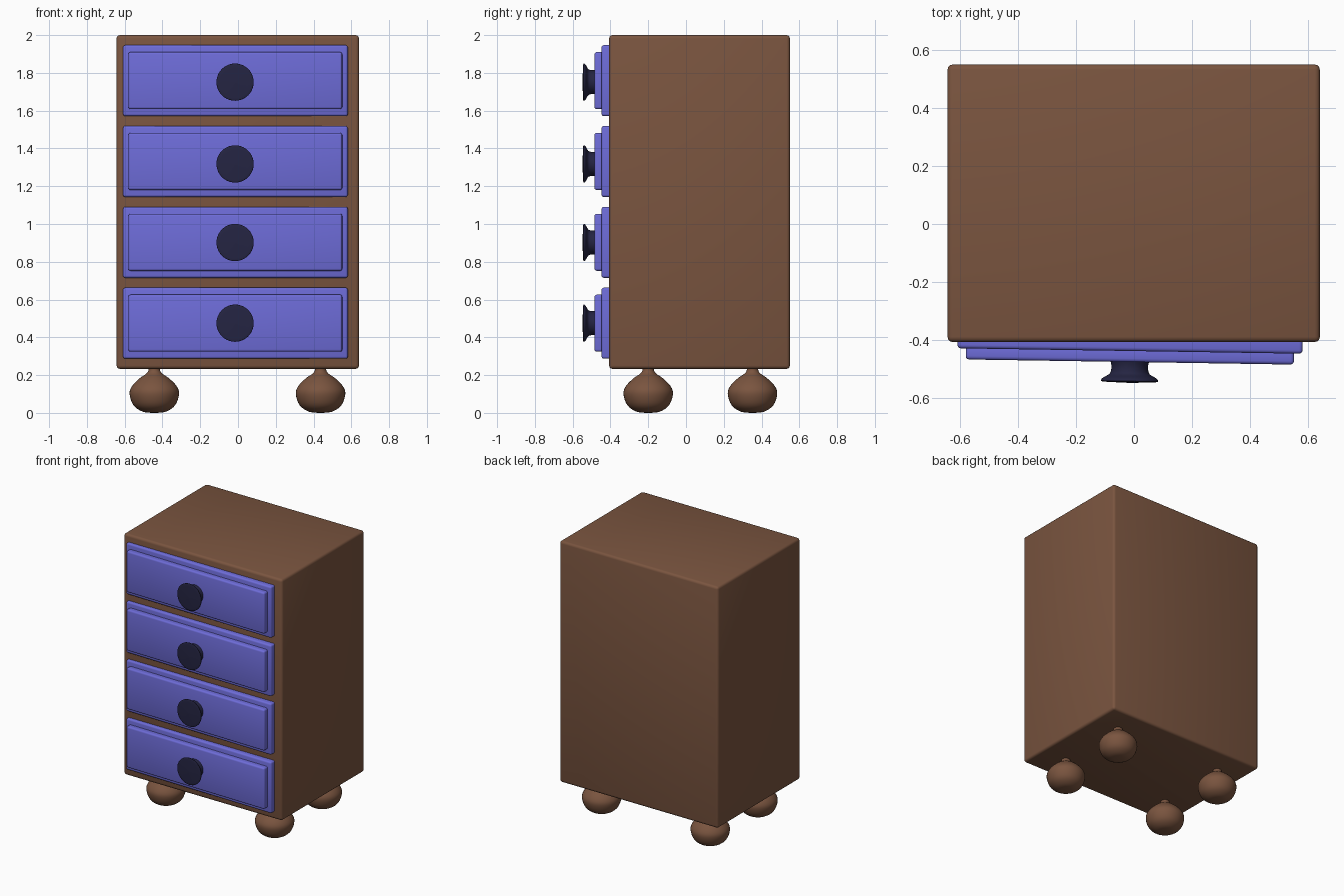
import bpy, bmesh, math
from mathutils import Matrix, Vector

if "Cube" in bpy.data.objects:
    bpy.data.objects.remove(bpy.data.objects["Cube"])


def material(name, rgb):
    m = bpy.data.materials.new(name)
    m.diffuse_color = (*rgb, 1)
    m.use_nodes = True
    m.node_tree.nodes["Principled BSDF"].inputs["Base Color"].default_value = m.diffuse_color
    return m


BROWN = material("brown wood", (0.195, 0.09, 0.05))
BLUE = material("blue paint", (0.155, 0.15, 0.69))
DARK = material("dark navy", (0.018, 0.018, 0.055))


def finish(name, bm, mat, angle=35):
    bmesh.ops.recalc_face_normals(bm, faces=bm.faces)
    me = bpy.data.meshes.new(name)
    bm.to_mesh(me)
    bm.free()
    me.materials.append(mat)
    ob = bpy.data.objects.new(name, me)
    bpy.context.collection.objects.link(ob)
    bpy.ops.object.select_all(action='DESELECT')
    ob.select_set(True)
    bpy.context.view_layer.objects.active = ob
    bpy.ops.object.shade_smooth_by_angle(angle=math.radians(angle))
    return ob


def add_box(bm, lo, hi, bevel):
    """Rounded box between two corners."""
    lo, hi = Vector(lo), Vector(hi)
    mat = Matrix.Translation((lo + hi) / 2) @ Matrix.Diagonal((*(hi - lo), 1))
    vs = bmesh.ops.create_cube(bm, size=1, matrix=mat)["verts"]
    edges = list({e for v in vs for e in v.link_edges})
    bmesh.ops.bevel(bm, geom=edges, offset=bevel, segments=3, profile=0.5, affect='EDGES')


def smooth_profile(pts, steps=4):
    """Catmull-Rom curve through (radius, height) points."""
    p = [Vector(q) for q in pts]
    p = [p[0]] + p + [p[-1]]
    out = []
    for a, b, c, d in zip(p, p[1:], p[2:], p[3:]):
        for i in range(steps):
            t = i / steps
            out.append(0.5 * (2 * b + (c - a) * t + (2 * a - 5 * b + 4 * c - d) * t * t
                              + (3 * b - a - 3 * c + d) * t ** 3))
    return out + [p[-1]] if out[-1] != p[-1] else out


def turned(name, pts, mat, placement, sides=40):
    """Lathe a profile about its z axis, then place it."""
    bm = bmesh.new()
    rings = []
    for r, z in smooth_profile(pts)[:-1] + [Vector(pts[-1])]:
        r = max(r, 0.0005)
        rings.append([bm.verts.new((r * math.cos(2 * math.pi * i / sides),
                                    r * math.sin(2 * math.pi * i / sides), z))
                      for i in range(sides)])
    for a, b in zip(rings, rings[1:]):
        for i in range(sides):
            j = (i + 1) % sides
            bm.faces.new((a[i], a[j], b[j], b[i]))
    bm.faces.new(rings[0])
    bm.faces.new(rings[-1])
    bm.transform(placement)
    return finish(name, bm, mat, 50)


# Cabinet body
bm = bmesh.new()
add_box(bm, (-0.643, -0.407, 0.233), (0.641, 0.55, 2.0), 0.018)
finish("cabinet_body", bm, BROWN)

# Onion-shaped feet
FOOT = [(0, 0), (0.06, 0.006), (0.11, 0.04), (0.131, 0.1), (0.118, 0.142),
        (0.078, 0.183), (0.042, 0.208), (0.03, 0.228), (0.034, 0.25)]
for fx, side in ((-0.443, "left"), (0.437, "right")):
    for fy, end in ((-0.2, "front"), (0.352, "back")):
        turned(f"{end}_{side}_foot", FOOT, BROWN, Matrix.Translation((fx, fy, 0)))

# Drawers: stepped fronts set very slightly askew, each with a flared knob
KNOB = [(0.072, 0), (0.064, 0.03), (0.064, 0.05), (0.07, 0.064), (0.09, 0.076),
        (0.098, 0.084), (0.094, 0.09), (0.06, 0.092), (0, 0.094)]
KNOB_Z = (0.475, 0.902, 1.318, 1.751)
for i, kz in enumerate(KNOB_Z):
    z = 0.475 + 0.428 * i
    place = Matrix.Translation((-0.007, 0, z)) @ Matrix.Rotation(math.radians(-0.9), 4, 'Z')
    bm = bmesh.new()
    add_box(bm, (-0.595, -0.438, -0.188), (0.595, -0.37, 0.188), 0.012)
    add_box(bm, (-0.566, -0.476, -0.151), (0.566, -0.42, 0.151), 0.012)
    bm.transform(place)
    finish(f"drawer_front_{i + 1}", bm, BLUE)
    knob_place = place @ Matrix.Translation((0, -0.454, kz - z)) @ Matrix.Rotation(math.pi / 2, 4, 'X')
    turned(f"drawer_knob_{i + 1}", KNOB, DARK, knob_place)
